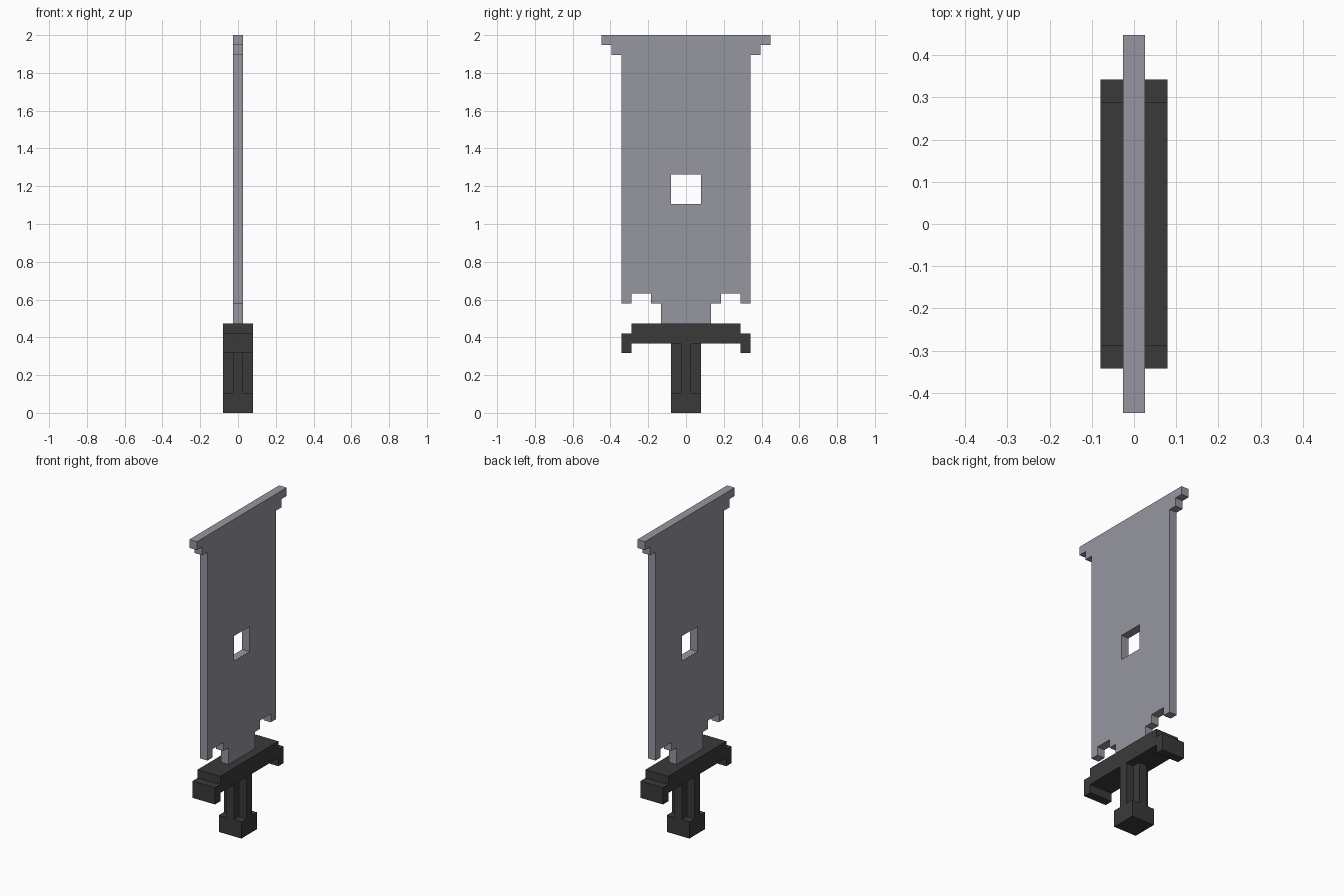
import bpy
import bmesh
from mathutils import Vector

if "Cube" in bpy.data.objects:
    bpy.data.objects.remove(bpy.data.objects["Cube"], do_unlink=True)

U = 2 / 38  # one block of the sword


def material(name, colour):
    mat = bpy.data.materials.new(name)
    mat.use_nodes = True
    mat.diffuse_color = colour
    mat.node_tree.nodes["Principled BSDF"].inputs["Base Color"].default_value = colour
    return mat


def mirrored(half):
    """Close a half outline by mirroring it across the centre line."""
    return half + [(-a, b) for a, b in reversed(half)]


def rect(a, low, high):
    return mirrored([(a, low), (a, high)])


def prism(name, loops, axis, low, high, mat):
    """Fill outlines (the later ones are holes) and extrude along an axis."""
    def place(a, b, c):
        return Vector((c, a, b) if axis == "X" else (a, b, c)) * U

    bm = bmesh.new()
    edges = []
    for loop in loops:
        verts = [bm.verts.new(place(a, b, low)) for a, b in loop]
        edges += [bm.edges.new((v, verts[i - 1])) for i, v in enumerate(verts)]
    bmesh.ops.triangle_fill(bm, edges=edges, use_beauty=True)
    new = bmesh.ops.extrude_face_region(bm, geom=bm.faces[:], use_keep_orig=True)
    moved = [v for v in new["geom"] if isinstance(v, bmesh.types.BMVert)]
    bmesh.ops.translate(bm, verts=moved, vec=place(0, 0, high - low))
    bmesh.ops.recalc_face_normals(bm, faces=bm.faces[:])
    mesh = bpy.data.meshes.new(name)
    bm.to_mesh(mesh)
    bm.free()
    mesh.materials.append(mat)
    obj = bpy.data.objects.new(name, mesh)
    bpy.context.collection.objects.link(obj)
    return obj


steel = material("steel grey", (0.305, 0.305, 0.35, 1))
dark = material("dark charcoal", (0.042, 0.042, 0.042, 1))

# Blade: stepped flat plate with a square window
blade = mirrored([
    (2.5, 9), (2.5, 11), (3.5, 11), (3.5, 12), (5.5, 12), (5.5, 11), (6.5, 11),
    (6.5, 36), (7.5, 36), (7.5, 37), (8.5, 37), (8.5, 38),
])
prism("blade", [blade, rect(1.5, 21, 24)], "X", -0.5, 0.5, steel)

# Guard: crossbar with drooping ends
guard = mirrored([(5.5, 7), (5.5, 6), (6.5, 6), (6.5, 8), (5.5, 8), (5.5, 9)])
prism("guard", [guard], "X", -1.5, 1.5, dark)

# Grip: cross-shaped column
grip = mirrored([(0.5, -1.5), (0.5, -0.5), (1.5, -0.5), (1.5, 0.5), (0.5, 0.5), (0.5, 1.5)])
prism("grip", [grip], "Z", 2, 7, dark)

# Pommel: square block
prism("pommel", [rect(1.5, -1.5, 1.5)], "Z", 0, 2, dark)
